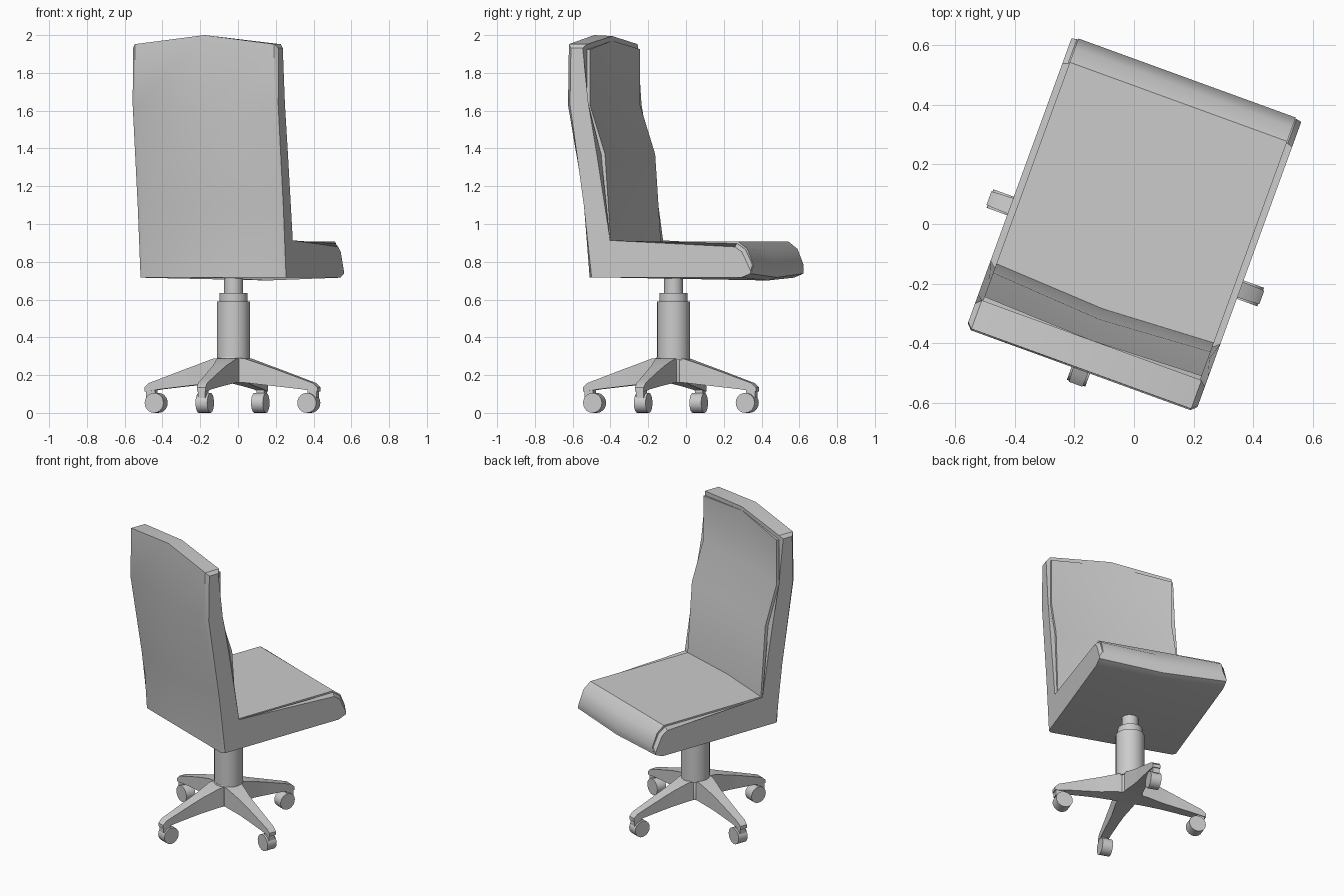
import bpy, bmesh, math
from mathutils import Matrix, Vector

if "Cube" in bpy.data.objects:
    bpy.data.objects.remove(bpy.data.objects["Cube"])

TURN = Matrix.Rotation(math.radians(-20), 4, 'Z')   # whole chair is swivelled
grey = bpy.data.materials.new("light_grey")
grey.diffuse_color = (0.6, 0.6, 0.6, 1)
grey.use_nodes = True
grey.node_tree.nodes["Principled BSDF"].inputs["Base Color"].default_value = grey.diffuse_color


def finish(bm, name, angle=35):
    bmesh.ops.recalc_face_normals(bm, faces=bm.faces)
    bm.transform(TURN)
    me = bpy.data.meshes.new(name)
    bm.to_mesh(me)
    bm.free()
    me.materials.append(grey)
    me.shade_smooth()
    me.set_sharp_from_angle(angle=math.radians(angle))
    ob = bpy.data.objects.new(name, me)
    bpy.context.collection.objects.link(ob)
    return ob


def loft(name, profile, half, chamfer=0.0):
    """Side profile of (depth, height, mid depth shift, mid height shift) swept across the width."""
    bm = bmesh.new()
    rings = []
    for u in (-half, 0, half):
        k = 1 - abs(u) / half
        rings.append([bm.verts.new((u, v + dv * k, z + dz * k)) for v, z, dv, dz in profile])
    n = len(profile)
    for a, b in zip(rings, rings[1:]):
        for i in range(n):
            j = (i + 1) % n
            bm.faces.new((a[i], a[j], b[j], b[i]))
    caps = [bm.faces.new(rings[0]), bm.faces.new(rings[-1])]
    if chamfer:
        edges = [e for f in caps for e in f.edges if max(v.co.z for v in e.verts) > 0.8]
        bmesh.ops.bevel(bm, geom=edges, offset=chamfer, segments=1, affect='EDGES')
    return finish(bm, name)


# One-piece shell of seat and backrest
loft("seat_shell", [
    (-.40, .716, 0, 0), (-.425, 1.09, 0, 0), (-.522, 1.63, 0, 0), (-.517, 1.95, 0, .05),
    (-.415, 1.95, 0, .045), (-.418, 1.63, -.025, 0), (-.335, 1.37, -.025, 0), (-.295, .895, -.02, 0),
    (.43, .897, 0, -.005), (.478, .865, 0, -.02), (.517, .785, 0, -.02), (.512, .737, 0, -.02),
    (.46, .716, 0, -.015)], .41, .018)

# Slightly proud upholstery pad
loft("upholstery_pad", [
    (.45, .722, 0, -.018), (.512, .74, 0, -.018), (.521, .785, 0, -.018), (.487, .868, 0, -.018),
    (.436, .907, 0, 0), (-.283, .907, -.02, 0), (-.315, 1.37, -.025, 0), (-.40, 1.63, -.025, 0),
    (-.40, 1.925, -.015, .045), (-.46, 1.92, 0, .045), (-.46, 1.63, 0, 0), (-.38, 1.35, 0, 0),
    (-.34, .85, 0, 0), (.40, .85, 0, 0), (.42, .76, 0, 0)], .388)


def turned(name, v, steps, sides=32):
    """Stack of rings (radius, height) around a vertical axis."""
    bm = bmesh.new()
    rings = [[bm.verts.new((r * math.cos(2 * math.pi * i / sides),
                            v + r * math.sin(2 * math.pi * i / sides), z))
              for i in range(sides)] for r, z in steps]
    for a, b in zip(rings, rings[1:]):
        for i in range(sides):
            j = (i + 1) % sides
            bm.faces.new((a[i], a[j], b[j], b[i]))
    bm.faces.new(rings[0])
    bm.faces.new(rings[-1])
    finish(bm, name)


# Gas lift column and star hub
turned("lift_column", -.07, [(.087, .28), (.087, .59), (.075, .591), (.075, .635),
                             (.05, .636), (.05, .73)])
turned("base_hub", -.08, [(.085, .16), (.085, .285), (.08, .295)], 16)

# Leg outline: radius, underside height, top height, half width
LEG = [(.03, .16, .293, .058), (.09, .16, .287, .055), (.20, .147, .25, .038),
       (.265, .14, .228, .034), (.40, .125, .18, .028), (.462, .115, .158, .026), (.487, .113, .135, .024)]

for q, side in enumerate(("right", "front", "left", "back")):
    place = Matrix.Translation((0, -.085, 0)) @ Matrix.Rotation(q * math.pi / 2, 4, 'Z')

    # Tapered arched leg
    bm = bmesh.new()
    rings = [[bm.verts.new((r, s * w, z)) for s, z in ((-1, lo), (1, lo), (1, hi), (-1, hi))]
             for r, lo, hi, w in LEG]
    for a, b in zip(rings, rings[1:]):
        for i in range(4):
            j = (i + 1) % 4
            bm.faces.new((a[i], a[j], b[j], b[i]))
    bm.faces.new(rings[0])
    bm.faces.new(rings[-1])
    bm.transform(place)
    finish(bm, side + "_leg")

    # Caster stem
    bm = bmesh.new()
    bmesh.ops.create_cube(bm, size=1, matrix=place @ Matrix.Translation((.455, 0, .11))
                          @ Matrix.Diagonal((.05, .042, .06, 1)))
    finish(bm, side + "_caster_stem")

    # Caster wheel
    bm = bmesh.new()
    bmesh.ops.create_cone(bm, cap_ends=True, segments=20, radius1=.053, radius2=.053, depth=.066,
                          matrix=place @ Matrix.Translation((.43, 0, .053))
                          @ Matrix.Rotation(math.pi / 2, 4, 'X'))
    finish(bm, side + "_caster_wheel")
